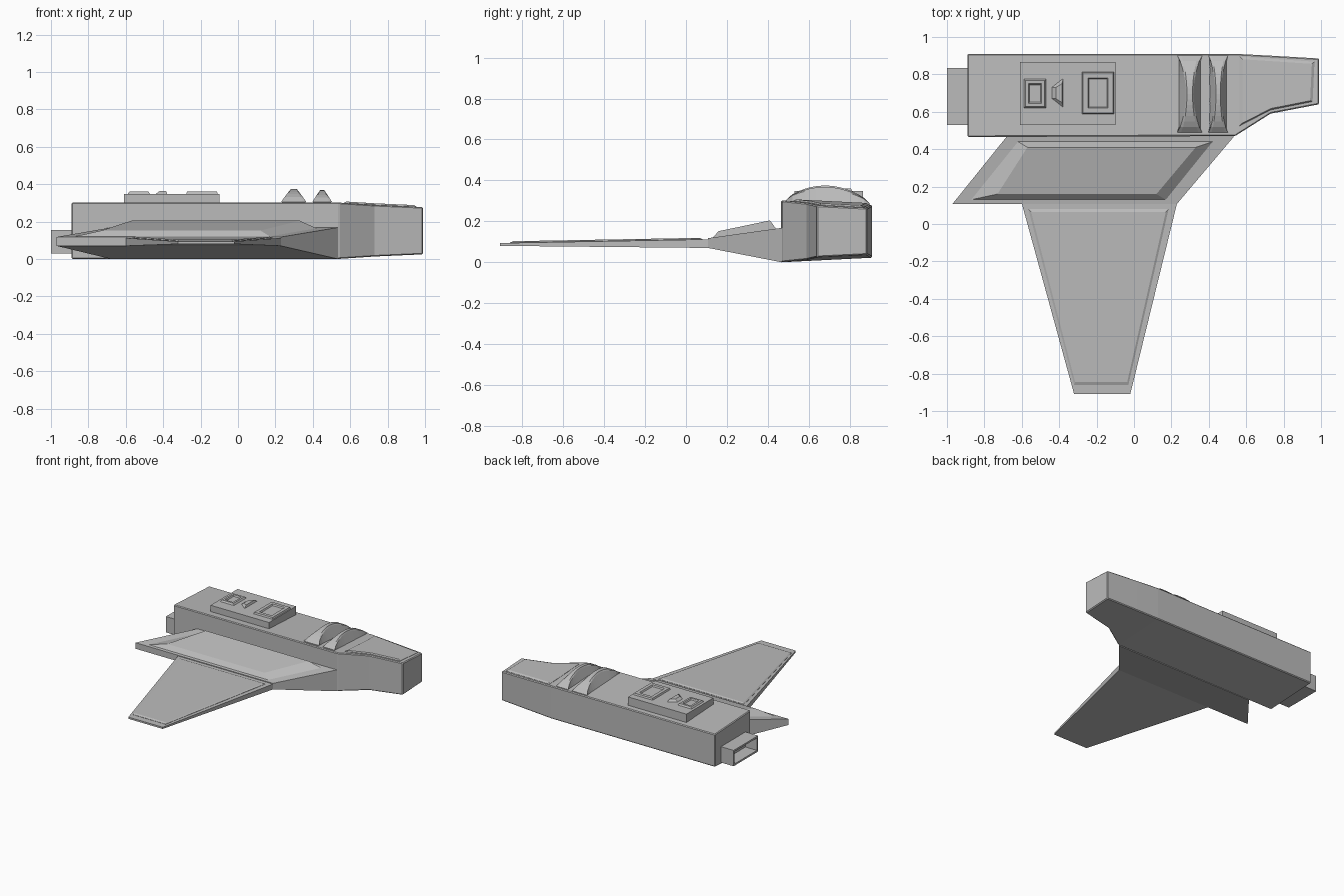
import bpy
import bmesh
import math

cube = bpy.data.objects.get("Cube")
if cube:
    bpy.data.objects.remove(cube, do_unlink=True)

# One plain grey for the whole craft
grey = bpy.data.materials.new("hull_grey")
grey.use_nodes = True
grey.diffuse_color = (0.5, 0.5, 0.5, 1)
bsdf = next(n for n in grey.node_tree.nodes if n.type == 'BSDF_PRINCIPLED')
bsdf.inputs["Base Color"].default_value = (0.5, 0.5, 0.5, 1)
bsdf.inputs["Roughness"].default_value = 0.6


def loft(name, rings, bevel=0.0):
    """Skin a row of equal rings and cap both ends."""
    bm = bmesh.new()
    loops = [[bm.verts.new(p) for p in ring] for ring in rings]
    n = len(loops[0])
    for a, b in zip(loops, loops[1:]):
        for i in range(n):
            j = (i + 1) % n
            bm.faces.new((a[i], a[j], b[j], b[i]))
    bm.faces.new(loops[0][::-1])
    bm.faces.new(loops[-1])
    bmesh.ops.recalc_face_normals(bm, faces=bm.faces)
    mesh = bpy.data.meshes.new(name)
    bm.to_mesh(mesh)
    bm.free()
    mesh.materials.append(grey)
    obj = bpy.data.objects.new(name, mesh)
    bpy.context.collection.objects.link(obj)
    if bevel:
        mod = obj.modifiers.new("edge_bevel", 'BEVEL')
        mod.width = bevel
        mod.segments = 1
    return obj


def lift(points, height):
    """Place a flat outline on a surface given by a height rule."""
    return [(x, y, height(x, y)) for x, y in points]


def shrink(points, margin):
    """Move an outline towards its centre by a margin on each axis."""
    xs, ys = zip(*points)
    cx, cy = (min(xs) + max(xs)) / 2, (min(ys) + max(ys)) / 2
    sx = 1 - 2 * margin / (max(xs) - min(xs))
    sy = 1 - 2 * margin / (max(ys) - min(ys))
    return [(cx + (x - cx) * sx, cy + (y - cy) * sy) for x, y in points]


def rect(x0, x1, y0, y1):
    return [(x0, y0), (x1, y0), (x1, y1), (x0, y1)]


def raised_panel(name, outline, surface, rise, margin):
    loft(name, [lift(outline, lambda x, y: surface(x, y) - 0.01),
                lift(outline, lambda x, y: surface(x, y) + 0.002),
                lift(shrink(outline, margin), lambda x, y: surface(x, y) + rise)])


def frame(name, outline, base, top, slope, rim, depth):
    """Raised surround with a sunken centre."""
    upper = shrink(outline, slope)
    inner = shrink(upper, rim)
    levels = [(outline, base), (upper, top), (inner, top),
              (shrink(inner, 0.006), top - depth)]
    loft(name, [[(x, y, z) for x, y in pts] for pts, z in levels])


# Main hull, sloping gently to the outer side and to the nose
def hull_top(x, y):
    return 0.302 - 0.05 * (y - 0.465) - 0.035 * max(0, x - 0.54)


def hull_bottom(x, y):
    return 0.05 * (y - 0.465) + 0.035 * max(0, x - 0.54)


sections = []
for x, near, far in ((-0.89, 0.465, 0.91), (0.54, 0.47, 0.91),
                     (0.73, 0.59, 0.90), (0.99, 0.64, 0.885)):
    sections.append([(x, near, hull_bottom(x, near)), (x, far, hull_bottom(x, far)),
                     (x, far, hull_top(x, far)), (x, near, hull_top(x, near))])
loft("hull", sections, 0.006)

# Nose panel
raised_panel("nose_panel",
             [(0.565, 0.525), (0.73, 0.61), (0.955, 0.655), (0.965, 0.868), (0.565, 0.895)],
             hull_top, 0.01, 0.014)

# Hollow engine outlet
outlet = rect(0.53, 0.835, 0.03, 0.155)
rim_edge = shrink(outlet, 0.014)
loft("engine_outlet", [[(x, y, z) for y, z in pts] for x, pts in
                       ((-0.86, outlet), (-1.0, outlet), (-1.0, rim_edge), (-0.9, rim_edge))])

# Sloping wing root
def root_top(x, y):
    return 0.118 + 0.14 * (y - 0.11)


root = [(-0.97, 0.108), (0.23, 0.108), (0.535, 0.468), (-0.68, 0.468)]
loft("wing_root", [lift(root, lambda x, y: 0.07 * (0.468 - y) / 0.36),
                   lift(root, root_top)])

# Raised deck on the wing root
deck_base = [(-0.87, 0.13), (0.17, 0.13), (0.42, 0.44), (-0.62, 0.44)]
deck_top = [(-0.73, 0.16), (0.12, 0.16), (0.33, 0.41), (-0.57, 0.41)]
loft("wing_root_deck", [lift(deck_base, lambda x, y: root_top(x, y) - 0.01),
                        lift(deck_base, root_top),
                        lift(deck_top, lambda x, y: 0.152 + 0.21 * (y - 0.16))])

# Thin tapered wing with its panel
def wing_top(x, y):
    return 0.112 - 0.018 * (0.11 - y)


wing = [(-0.32, -0.91), (-0.02, -0.91), (0.23, 0.11), (-0.6, 0.11)]
loft("wing", [lift(wing, lambda x, y: 0.07 + 0.01 * (0.11 - y)), lift(wing, wing_top)])
raised_panel("wing_panel", [(-0.32, -0.86), (-0.03, -0.86), (0.185, 0.08), (-0.565, 0.08)],
             wing_top, 0.008, 0.015)

# Equipment plate on the hull and the fittings on it
plate = rect(-0.61, -0.1, 0.53, 0.865)
plate_top = 0.348
loft("equipment_plate", [lift(plate, lambda x, y: 0.27), lift(plate, lambda x, y: plate_top)])
frame("large_hatch", rect(-0.28, -0.105, 0.585, 0.815), 0.34, 0.36, 0.008, 0.026, 0.01)
frame("small_hatch", rect(-0.595, -0.465, 0.615, 0.78), 0.34, 0.36, 0.014, 0.016, 0.01)
wedge = [(-0.45, 0.67), (-0.375, 0.61), (-0.375, 0.79), (-0.45, 0.73)]
wedge_crest = [(-0.418, 0.67), (-0.385, 0.65), (-0.385, 0.75), (-0.418, 0.73)]
loft("vent_wedge", [lift(wedge, lambda x, y: 0.34), lift(wedge_crest, lambda x, y: 0.364)])

# Two arched fins across the hull, narrowest at the crest
for name, x, half, crest in (("rear_fin", 0.298, 0.058, 0.375),
                             ("front_fin", 0.45, 0.045, 0.368)):
    ribs = []
    steps = 14
    for i in range(steps + 1):
        t = i / steps
        y = 0.49 + 0.41 * t
        arch = math.sin(math.pi * t) ** 0.7
        low = hull_top(x, y)
        high = low + 0.005 + (crest - 0.296) * arch
        top = half * (1 - 0.68 * arch)
        ribs.append([(x - half, y, low - 0.02), (x + half, y, low - 0.02),
                     (x + half, y, low), (x + top * 1.15, y, high - 0.01 * arch),
                     (x + top * 0.8, y, high), (x - top * 0.8, y, high),
                     (x - top * 1.15, y, high - 0.01 * arch), (x - half, y, low)])
    loft(name, ribs)
